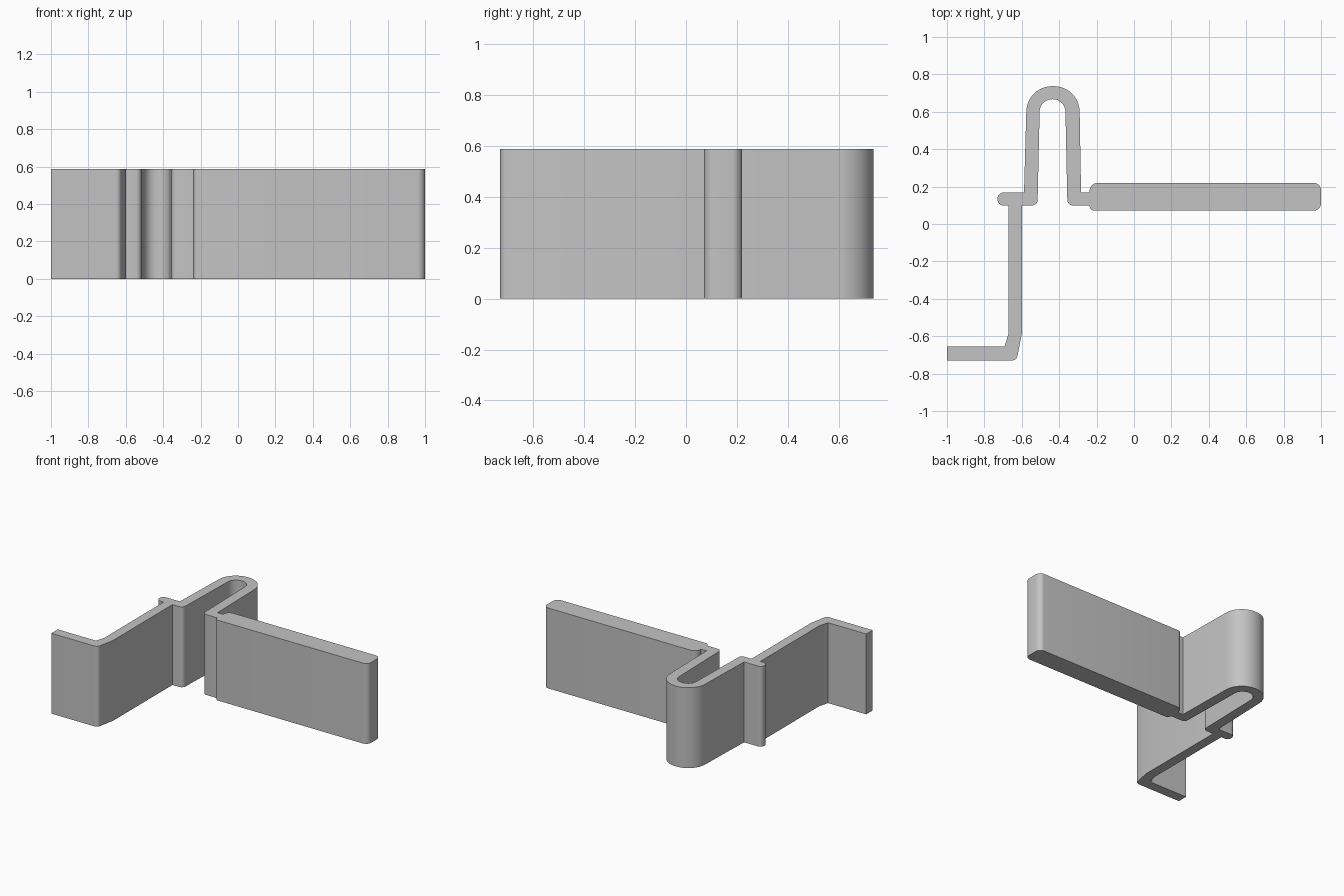
import bpy, bmesh, math
from mathutils import Vector

if "Cube" in bpy.data.objects:
    bpy.data.objects.remove(bpy.data.objects["Cube"], do_unlink=True)

HEIGHT = 0.588

# Single plain grey material
grey = bpy.data.materials.new("plain grey")
grey.use_nodes = True
grey.diffuse_color = (0.55, 0.55, 0.55, 1)
grey.node_tree.nodes["Principled BSDF"].inputs["Base Color"].default_value = grey.diffuse_color


def fillet(corners):
    """Turn (x, y, radius) corners into an outline with rounded corners."""
    outline = []
    for i, (x, y, r) in enumerate(corners):
        p = Vector((x, y))
        if r == 0:
            outline.append(p)
            continue
        a = (Vector(corners[i - 1][:2]) - p).normalized()
        b = (Vector(corners[(i + 1) % len(corners)][:2]) - p).normalized()
        half = a.angle(b) / 2
        centre = p + (a + b).normalized() * (r / math.sin(half))
        start = p + a * (r / math.tan(half)) - centre
        end = p + b * (r / math.tan(half)) - centre
        steps = 12 if r > 0.06 else 8
        sweep = start.angle(end)
        for k in range(steps + 1):
            t = k / steps
            arc = start * math.sin((1 - t) * sweep) + end * math.sin(t * sweep)
            outline.append(centre + arc / math.sin(sweep))
    return outline


def extrude_profile(name, corners):
    bm = bmesh.new()
    base = bm.faces.new([bm.verts.new((p.x, p.y, 0)) for p in fillet(corners)])
    result = bmesh.ops.extrude_face_region(bm, geom=[base], use_keep_orig=True)
    top = [v for v in result["geom"] if isinstance(v, bmesh.types.BMVert)]
    bmesh.ops.translate(bm, verts=top, vec=(0, 0, HEIGHT))
    bmesh.ops.recalc_face_normals(bm, faces=bm.faces)
    mesh = bpy.data.meshes.new(name)
    bm.to_mesh(mesh)
    bm.free()
    mesh.materials.append(grey)
    obj = bpy.data.objects.new(name, mesh)
    bpy.context.collection.objects.link(obj)
    bpy.ops.object.select_all(action="DESELECT")
    obj.select_set(True)
    bpy.context.view_layer.objects.active = obj
    bpy.ops.object.shade_smooth_by_angle(angle=math.radians(25))


# Clip cross-section, walked anticlockwise
foot_front = [(-1, -0.73, 0), (-0.628, -0.73, 0.03)]
stem_right = [(-0.60, -0.588, 0), (-0.60, 0.099, 0)]
loop_inside = [(-0.516, 0.099, 0.03), (-0.503, 0.667, 0.067),
               (-0.368, 0.667, 0.067), (-0.356, 0.099, 0.03)]
panel = [(-0.238, 0.099, 0), (-0.238, 0.071, 0.027), (1, 0.071, 0.04),
         (1, 0.22, 0.04), (-0.238, 0.22, 0.045), (-0.238, 0.168, 0)]
loop_outside = [(-0.283, 0.168, 0), (-0.293, 0.737, 0.138),
                (-0.572, 0.737, 0.138), (-0.588, 0.168, 0)]
tab = [(-0.73, 0.168, 0.032), (-0.73, 0.099, 0.032)]
stem_left = [(-0.671, 0.099, 0), (-0.671, -0.585, 0)]
foot_back = [(-0.692, -0.656, 0), (-1, -0.656, 0)]

extrude_profile("spring_clip", foot_front + stem_right + loop_inside + panel
                + loop_outside + tab + stem_left + foot_back)
